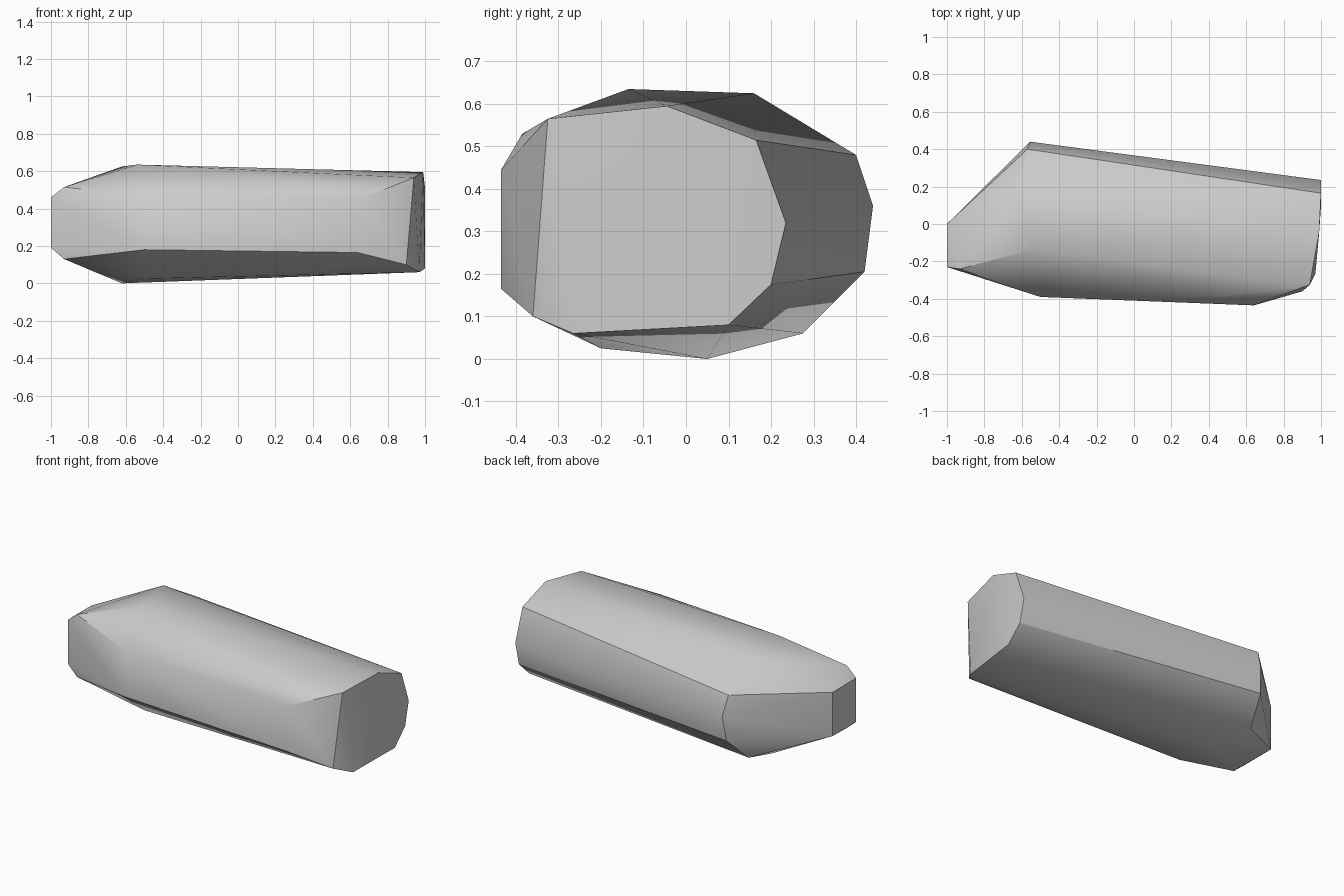
import bpy
import bmesh
import math

default_cube = bpy.data.objects.get("Cube")
if default_cube:
    bpy.data.objects.remove(default_cube, do_unlink=True)


def make_material(name, value):
    material = bpy.data.materials.new(name)
    material.use_nodes = True
    colour = (value, value, value, 1)
    material.diffuse_color = colour
    shader = material.node_tree.nodes["Principled BSDF"]
    shader.inputs["Base Color"].default_value = colour
    shader.inputs["Roughness"].default_value = 0.8
    return material


def make_stone(name, corner_groups, material):
    """Wrap a faceted convex skin around groups of corner points."""
    mesh = bpy.data.meshes.new(name)
    bm = bmesh.new()
    for group in corner_groups:
        for corner in group:
            bm.verts.new(corner)
    hull = bmesh.ops.convex_hull(bm, input=bm.verts[:])
    unused = set(hull["geom_interior"]) | set(hull["geom_unused"])
    leftover = [v for v in unused if isinstance(v, bmesh.types.BMVert)]
    bmesh.ops.delete(bm, geom=leftover, context="VERTS")
    # Merge triangles that lie almost in one plane
    bmesh.ops.dissolve_limit(bm, angle_limit=math.radians(1),
                             verts=bm.verts[:], edges=bm.edges[:])
    bmesh.ops.recalc_face_normals(bm, faces=bm.faces[:])
    bm.to_mesh(mesh)
    bm.free()
    mesh.materials.append(material)
    stone = bpy.data.objects.new(name, mesh)
    bpy.context.collection.objects.link(stone)
    return stone


# Broad cut end on the left
broad_end = [
    (.94, -.325, .565), (.99, -.045, .595), (1, .165, .515), (1, .235, .32),
    (1, .2, .175), (1, .1, .08), (.97, -.265, .06), (.9, -.36, .1),
]

# Widest ring, where the body starts to taper
shoulder = [
    (-.54, -.135, .635), (-.62, .16, .625), (-.57, .4, .48),
    (-.555, .44, .36), (-.57, .42, .205), (-.62, .275, .06),
    (-.62, .05, 0), (-.5, -.2, .025),
]

# Long upright front facet, with one extra corner on its upper bevel
front_facet = [
    (x, y, z)
    for x, y, heights in ((-.5, -.39, (.18, .465)), (.64, -.435, (.165, .445)))
    for z in heights
] + [(.45, -.385, .53)]

# Small blunt tip on the right, with bevels above and below
blunt_tip = [(-1, y, z) for y in (0, -.23) for z in (.19, .46)]
blunt_tip += [(-.93, -.24, z) for z in (.13, .515)]

stone_grey = make_material("stone grey", .6)
stone = make_stone("long_stone",
                   [broad_end, shoulder, front_facet, blunt_tip], stone_grey)

# Soft shading across shallow bends, crisp at the real edges
bpy.ops.object.select_all(action="DESELECT")
stone.select_set(True)
bpy.context.view_layer.objects.active = stone
bpy.ops.object.shade_smooth_by_angle(angle=math.radians(30))
